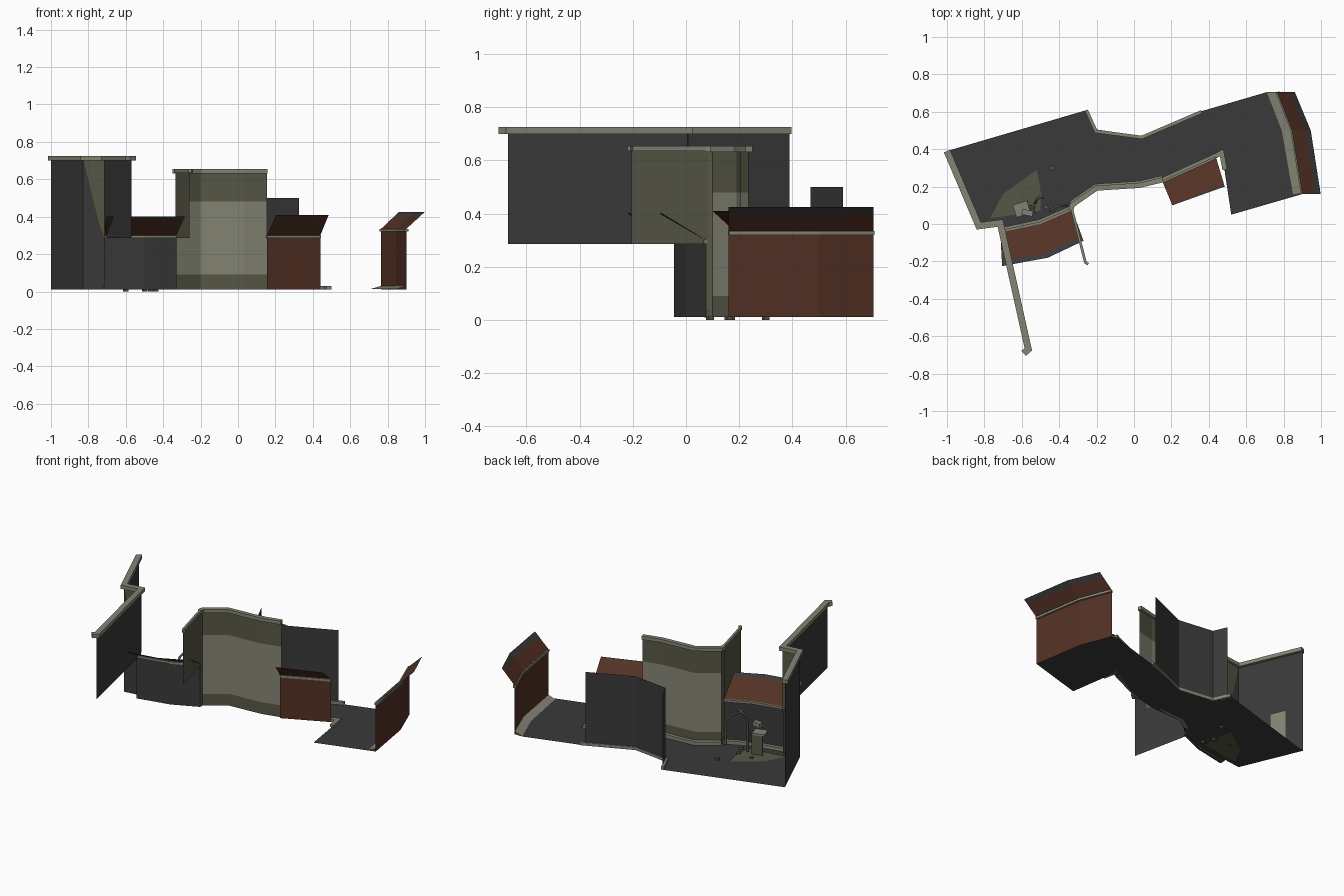
import bpy, bmesh, math
from mathutils import Vector

if "Cube" in bpy.data.objects:
    bpy.data.objects.remove(bpy.data.objects["Cube"])


def material(name, rgb):
    m = bpy.data.materials.new(name)
    m.diffuse_color = (*rgb, 1)
    m.use_nodes = True
    m.node_tree.nodes["Principled BSDF"].inputs["Base Color"].default_value = m.diffuse_color
    return m


CHAR = material("charcoal", (0.042, 0.042, 0.043))
OLIVE = material("olive_grey", (0.095, 0.095, 0.062))
LIGHT = material("pale_stone", (0.23, 0.23, 0.175))
BROWN = material("rust_brown", (0.085, 0.030, 0.018))


def build(name, verts, faces, mats, idx=None):
    me = bpy.data.meshes.new(name)
    me.from_pydata([tuple(v) for v in verts], [], faces)
    for m in mats:
        me.materials.append(m)
    if idx:
        for p, i in zip(me.polygons, idx):
            p.material_index = i
    ob = bpy.data.objects.new(name, me)
    bpy.context.collection.objects.link(ob)
    return ob


def loft(name, rows, mats, row_mat=None, closed=False):
    """Quads between matching polylines; row_mat picks a colour per band."""
    n, k = len(rows[0]), len(rows)
    verts = [p for r in rows for p in r]
    faces, idx = [], []
    for b in range(k if closed else k - 1):
        c = (b + 1) % k
        for i in range(n - 1):
            faces.append((b * n + i, b * n + i + 1, c * n + i + 1, c * n + i))
            idx.append(row_mat[b] if row_mat else 0)
    if closed:
        for e in (0, n - 1):
            faces.append([b * n + e for b in range(k)])
            idx.append(0)
    return build(name, verts, faces, mats, idx)


def at(path, z):
    return [(x, y, z) for x, y in path]


def offset(path, d):
    """Mitred sideways offset of a 2D path."""
    pts = [Vector(p) for p in path]
    out = []
    for i, p in enumerate(pts):
        ns = []
        for a, b in ((i - 1, i), (i, i + 1)):
            if a >= 0 and b < len(pts):
                t = (pts[b] - pts[a]).normalized()
                ns.append(Vector((-t.y, t.x)))
        n = sum(ns, Vector((0, 0))).normalized()
        out.append(tuple(p + n * d / max(0.45, n.dot(ns[0]))))
    return out


def wall(name, path, levels, mats, row_mat=None):
    return loft(name, [at(path, z) for z in levels], mats, row_mat)


def rail(name, path, d0, d1, z0, z1, mat):
    """Rectangular moulding swept along a path."""
    a, b = offset(path, d0), offset(path, d1)
    return loft(name, [at(a, z0), at(b, z0), at(b, z1), at(a, z1)], [mat], closed=True)


def box(name, c, s, mat, rz=0):
    bm = bmesh.new()
    bmesh.ops.create_cube(bm, size=1)
    me = bpy.data.meshes.new(name)
    bm.to_mesh(me)
    bm.free()
    me.materials.append(mat)
    ob = bpy.data.objects.new(name, me)
    ob.location, ob.scale, ob.rotation_euler = c, s, (0, 0, rz)
    bpy.context.collection.objects.link(ob)


def tube(name, pts, r, mat):
    cu = bpy.data.curves.new(name, 'CURVE')
    cu.dimensions, cu.bevel_depth, cu.bevel_resolution = '3D', r, 1
    cu.use_fill_caps = True
    s = cu.splines.new('POLY')
    s.points.add(len(pts) - 1)
    for q, p in zip(s.points, pts):
        q.co = (*p, 1)
    cu.materials.append(mat)
    ob = bpy.data.objects.new(name, cu)
    bpy.context.collection.objects.link(ob)


# paths in plan
LEFT = [(-1, .39), (-.83, -.01), (-.715, .005)]
LEFT_UP = [(-.715, .005), (-.57, -.67)]
CONSOLE = [(-.715, -.045), (-.5, .0), (-.33, .075)]
SHORT = [(-.335, .09), (-.26, -.205)]
CENTRE = [(-.335, .075), (-.33, .1), (-.2, .19), (.03, .205), (.155, .235)]
COUNTER = [(.155, .22), (.44, .35)]
BACK = [(-.24, .59), (-.2, .5), (.04, .468), (.325, .59)]
RIGHT = [(.765, .705), (.845, .5), (.9, .16)]

# floor
outline = ([(-1, .39), (-.25, .61), (-.2, .505), (.04, .47), (.35, .6), (.71, .705)]
           + RIGHT + [(.52, .05), (.47, .38), (.44, .36), (.155, .235)]
           + CENTRE[-2:0:-1] + CONSOLE[::-1] + [(-.715, .005), (-.83, -.01)])
build("floor", at(outline, .012), [list(range(len(outline)))], [CHAR])

# worn patch set into the floor, seen on both sides
patch = [(-.77, .03), (-.70, .16), (-.52, .29), (-.5, .19), (-.5, .07)]
for z, n in ((.008, "floor_patch_under"), (.016, "floor_patch_top")):
    build(n, at(patch, z), [list(range(5))], [OLIVE])

# left tall wall, its raised wing and crowning rail
wall("left_wall", LEFT, (.012, .70), [CHAR])
wall("left_wing_wall", LEFT_UP, (.285, .70), [CHAR])
rail("left_rail", LEFT + [(-.565, -.67), (-.59, -.692)], -.018, .018, .70, .725, LIGHT)
for dy in (-.004, .004):
    tri = [(-.825, .70), (-.715, .70), (-.715, .29), (-.745, .37)]
    build("left_wall_panel", [(x, -.01 + (x + .83) * .13 + dy, z) for x, z in tri],
          [(0, 1, 2, 3)], [OLIVE])
a, b = Vector(LEFT[0]), Vector(LEFT[1])
n = Vector((.007, .003))
pa, pb = b.lerp(a, .5) + n, b.lerp(a, .74) + n
wall("left_wall_screen", [tuple(pa), tuple(pb)], (.12, .32), [LIGHT])

# centre wall: pale band between olive bands
wall("centre_wall", CENTRE[1:], (.012, .09, .48, .65), [OLIVE, LIGHT], (0, 1, 0))
wall("centre_wall_edge", CENTRE[:2], (.012, .65), [OLIVE])
rail("centre_rail", CENTRE, -.012, .015, .632, .655, LIGHT)
rail("centre_skirting", CENTRE[1:], .002, .025, .012, .035, LIGHT)
wall("short_wing_wall", SHORT, (.285, .65), [OLIVE])
rail("short_wing_rail", SHORT + [(-.245, -.215)], -.007, .007, .635, .655, LIGHT)


def counter(name, path, out, z0, z1, wall_mat, tip):
    """Low wall, pale sill and a leaning desk panel with a dark outer strip."""
    wall(name + "_wall", path, (.012, z0 - .012), [wall_mat])
    rail(name + "_sill", path, -.008, .012, z0 - .015, z0, LIGHT)
    lo, hi = at(path, z0), at(out, z1)
    mid = [tuple(Vector(p).lerp(Vector(q), 1 - tip)) for p, q in zip(lo, hi)]
    loft(name + "_desk", [lo, mid, hi], [BROWN, CHAR], (0, 1))


counter("left_counter", CONSOLE, [(-.705, -.225), (-.46, -.18), (-.27, -.09)],
        .30, .40, CHAR, .15)
counter("middle_counter", COUNTER, [(.205, .10), (.485, .20)], .30, .41, BROWN, .04)
counter("right_counter", RIGHT, [(.86, .705), (.945, .5), (.998, .16)],
        .335, .425, BROWN, .28)

# skirtings
rail("left_counter_skirting", CONSOLE, .003, .025, .012, .035, LIGHT)
rail("middle_skirting", [(.155, .235), (.44, .365), (.468, .38), (.485, .29)],
     -.012, .014, .012, .03, LIGHT)
loft("right_skirting", [at([(.71, .705), (.79, .5), (.85, .16)], .014), at(RIGHT, .03)], [LIGHT])

# back wall with its short return
wall("back_wall", BACK, (.012, .50), [CHAR])
rail("back_skirting", [(-.25, .61), (-.2, .5), (.04, .468), (.36, .605)],
     -.014, .004, .012, .032, LIGHT)

# seat and controls behind the left counter
box("seat_back", (-.60, .11, .08), (.07, .012, .13), OLIVE, .3)
box("seat_pad", (-.60, .08, .15), (.08, .07, .012), LIGHT, .3)
box("control_panel", (-.57, .06, .19), (.06, .03, .03), LIGHT, -.2)
box("control_box", (-.55, .08, .11), (.04, .04, .06), CHAR, -.2)
box("seat_post", (-.60, .08, .08), (.02, .02, .14), OLIVE)
tube("tall_lever", [(-.53, .11, .012), (-.53, .11, .20), (-.52, .13, .27), (-.50, .15, .30),
                    (-.485, .14, .29)], .008, OLIVE)
tube("side_pipe", [(-.36, .10, .012), (-.36, .10, .16), (-.40, .10, .22), (-.45, .07, .24)],
     .007, OLIVE)
for x, y in ((-.44, .30), (-.60, .17), (-.50, .16), (-.47, .09)):
    box("floor_stud", (x, y, .012), (.022, .022, .024), OLIVE, .4)
